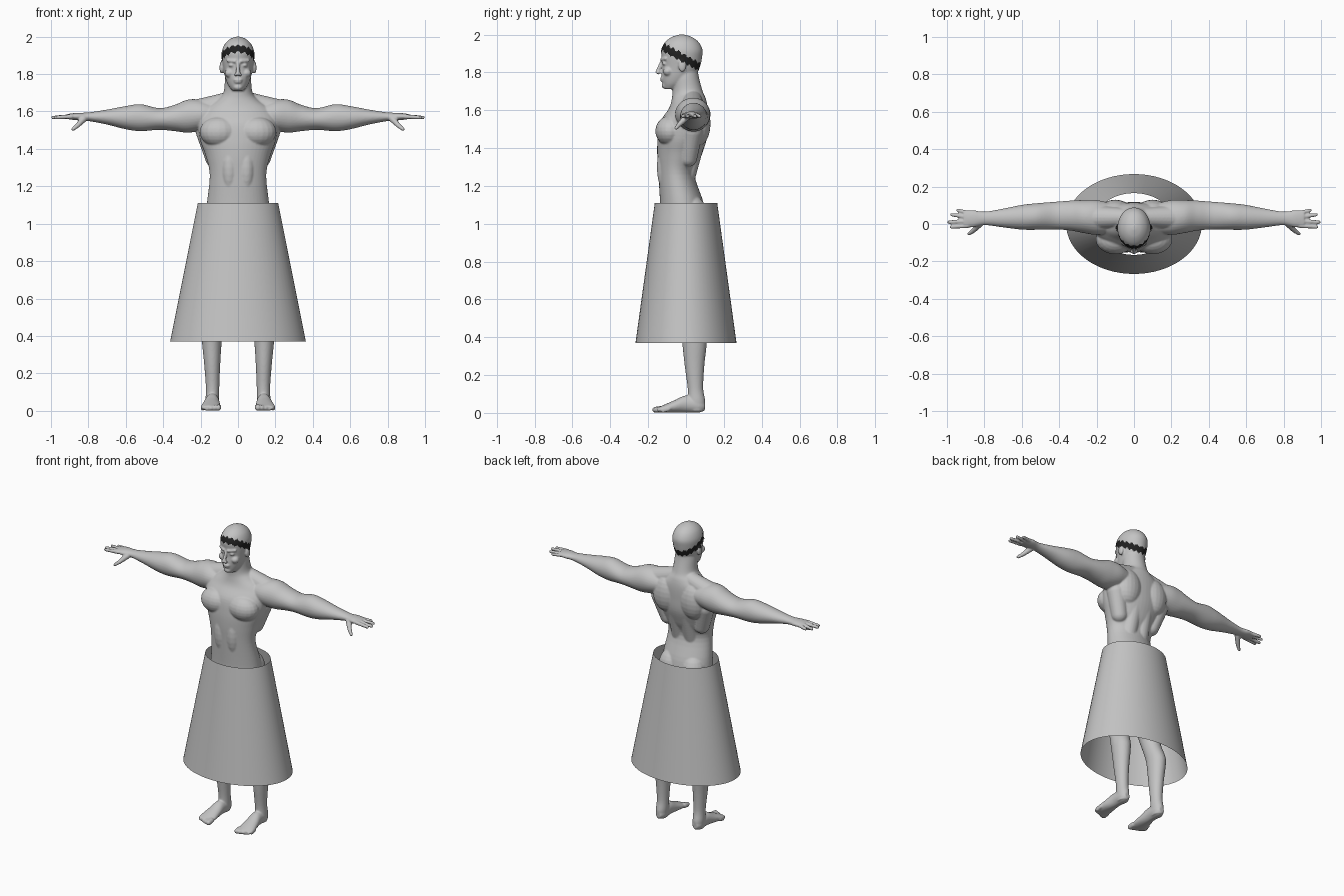
import bpy, bmesh, math
from mathutils import Vector, Matrix

cube = bpy.data.objects.get("Cube")
if cube:
    bpy.data.objects.remove(cube, do_unlink=True)


def material(name, value):
    m = bpy.data.materials.new(name)
    m.use_nodes = True
    col = (value, value, value, 1)
    m.diffuse_color = col
    bsdf = m.node_tree.nodes["Principled BSDF"]
    bsdf.inputs["Base Color"].default_value = col
    bsdf.inputs["Roughness"].default_value = 0.7
    return m


grey = material("plain_grey", 0.55)
black = material("band_black", 0.015)


def spline(rows, steps=5):
    """Smoothly interpolate the rows of a section table."""
    out, last = [], len(rows) - 1
    for i in range(last):
        a, b, c, d = (rows[min(max(i + k, 0), last)] for k in (-1, 0, 1, 2))
        for s in range(steps):
            t = s / steps
            out.append([q + t * (r - p) / 2
                        + t * t * (2 * p - 5 * q + 4 * r - e) / 2
                        + t ** 3 * (3 * q - p - 3 * r + e) / 2
                        for p, q, r, e in zip(a, b, c, d)])
    return out + [list(rows[-1])]


def loft(bm, axis, rows, seg=32):
    """Elliptical rings along an axis: (position, centre u, centre v, radius u, radius v)."""
    order = {"x": (0, 1, 2), "y": (1, 0, 2), "z": (2, 0, 1)}[axis]
    rings = []
    for pos, cu, cv, ru, rv in spline(rows):
        ring = []
        for k in range(seg):
            a = math.tau * k / seg
            p = Vector()
            for idx, val in zip(order, (pos, cu + ru * math.cos(a), cv + rv * math.sin(a))):
                p[idx] = val
            ring.append(bm.verts.new(p))
        rings.append(ring)
    for r0, r1 in zip(rings, rings[1:]):
        for k in range(seg):
            n = (k + 1) % seg
            bm.faces.new((r0[k], r0[n], r1[n], r1[k]))
    bm.faces.new(rings[0])
    bm.faces.new(rings[-1])


def ball(bm, centre, radii):
    m = Matrix.Translation(centre) @ Matrix.Diagonal((*radii, 1))
    bmesh.ops.create_uvsphere(bm, u_segments=20, v_segments=12, radius=1, matrix=m)


def limb(bm, p0, p1, r0, r1):
    """Tapered rod with round ends."""
    p0, p1 = Vector(p0), Vector(p1)
    d = p1 - p0
    m = Matrix.Translation((p0 + p1) / 2) @ d.to_track_quat("Z", "Y").to_matrix().to_4x4()
    bmesh.ops.create_cone(bm, cap_ends=True, segments=20, radius1=r0, radius2=r1,
                          depth=d.length, matrix=m)
    ball(bm, p0, (r0,) * 3)
    ball(bm, p1, (r1,) * 3)


bm = bmesh.new()

# Arm, from shoulder to palm
loft(bm, "x", [
    (.12, .03, 1.58, .08, .06), (.20, .035, 1.58, .093, .083),
    (.27, .04, 1.575, .088, .088), (.34, .045, 1.565, .08, .07),
    (.42, .045, 1.56, .074, .058), (.52, .04, 1.567, .071, .072),
    (.60, .036, 1.567, .066, .062), (.70, .032, 1.57, .05, .04),
    (.80, .03, 1.572, .036, .023), (.86, .028, 1.573, .046, .02),
    (.91, .026, 1.573, .044, .014)])
# Fingers and thumb
for x0, y0, x1, y1 in ((.89, -.010, .977, -.016), (.90, .014, .99, .010),
                       (.89, .036, .975, .050), (.87, .056, .942, .073)):
    limb(bm, (x0, y0, 1.573), (x1, y1, 1.568), .0125, .0095)
limb(bm, (.825, .0, 1.56), (.858, -.035, 1.525), .018, .013)
limb(bm, (.858, -.035, 1.525), (.882, -.052, 1.505), .013, .0095)

# Shoulder slope, chest, back and belly muscles
limb(bm, (.05, .035, 1.655), (.20, .035, 1.605), .05, .064)
ball(bm, (.10, -.082, 1.49), (.105, .08, .082))
ball(bm, (.10, .065, 1.53), (.09, .065, .12))
limb(bm, (.165, .03, 1.49), (.125, .01, 1.35), .06, .05)
limb(bm, (.04, .045, 1.45), (.045, -.005, 1.24), .06, .052)
ball(bm, (.045, -.1, 1.30), (.048, .054, .14))
ball(bm, (.08, .03, 1.04), (.085, .085, .11))

# Leg
loft(bm, "z", [
    (.98, .085, -.005, .08, .10), (.80, .10, .0, .09, .105),
    (.60, .118, .0, .065, .075), (.52, .128, .01, .058, .064),
    (.42, .139, .04, .056, .068), (.36, .14, .045, .052, .064),
    (.25, .138, .045, .043, .052), (.13, .136, .05, .036, .041),
    (.06, .137, .056, .036, .046), (.01, .137, .056, .03, .04)])
# Foot and toes
loft(bm, "y", [
    (.10, .137, .034, .018, .018), (.07, .137, .04, .034, .038),
    (.0, .138, .047, .037, .045), (-.06, .142, .034, .046, .033),
    (-.12, .146, .021, .053, .02), (-.15, .145, .015, .044, .013)])
for i in range(5):
    r = .0165 - .0015 * i
    x, y = .106 + .0205 * i, -.162 + .004 * i + .0015 * i * i
    limb(bm, (x, y + .03, .02), (x, y, r), r, r)

# Ear, brow, eye and cheek
ball(bm, (.088, -.02, 1.835), (.011, .021, .033))
limb(bm, (.016, -.128, 1.868), (.055, -.108, 1.872), .009, .008)
ball(bm, (.034, -.114, 1.847), (.017, .013, .009))
ball(bm, (.045, -.095, 1.805), (.026, .026, .024))
ball(bm, (.012, -.146, 1.797), (.009, .011, .008))

# Second side by reflection
dup = bmesh.ops.duplicate(bm, geom=bm.verts[:] + bm.edges[:] + bm.faces[:])
for v in dup["geom"]:
    if isinstance(v, bmesh.types.BMVert):
        v.co.x = -v.co.x

# Trunk and neck
loft(bm, "z", [
    (.84, 0, .0, .13, .09), (.92, 0, .0, .172, .118), (1.0, 0, -.012, .176, .122),
    (1.11, 0, -.022, .166, .115), (1.26, 0, -.05, .151, .096),
    (1.36, 0, -.035, .172, .117), (1.45, 0, -.02, .203, .13),
    (1.54, 0, -.01, .212, .125), (1.61, 0, .012, .185, .102),
    (1.66, 0, .015, .115, .09), (1.70, 0, .008, .078, .08),
    (1.78, 0, -.003, .069, .07), (1.84, 0, -.005, .06, .065)], 48)
# Head
loft(bm, "z", [
    (1.712, 0, -.082, .03, .034), (1.74, 0, -.06, .052, .064),
    (1.78, 0, -.04, .068, .089), (1.83, 0, -.026, .079, .10),
    (1.88, 0, -.022, .087, .107), (1.92, 0, -.022, .087, .109),
    (1.96, 0, -.022, .071, .089), (1.987, 0, -.022, .043, .053),
    (2.0, 0, -.022, .01, .012)], 48)
# Nose, lips and chin
limb(bm, (0, -.126, 1.862), (0, -.15, 1.802), .008, .0115)
ball(bm, (0, -.124, 1.769), (.026, .014, .006))
ball(bm, (0, -.122, 1.757), (.022, .014, .007))
ball(bm, (0, -.108, 1.73), (.026, .021, .018))

bmesh.ops.recalc_face_normals(bm, faces=bm.faces[:])
mesh = bpy.data.meshes.new("body")
bm.to_mesh(mesh)
bm.free()
body = bpy.data.objects.new("body", mesh)
bpy.context.collection.objects.link(body)

# Fuse the parts into one smooth skin
remesh = body.modifiers.new("fuse", "REMESH")
remesh.mode = "VOXEL"
remesh.voxel_size = 0.005
remesh.use_smooth_shade = True
soft = body.modifiers.new("soften", "SMOOTH")
soft.factor = 0.5
soft.iterations = 5
bpy.context.view_layer.objects.active = body
body.select_set(True)
for name in ("fuse", "soften"):
    bpy.ops.object.modifier_apply(modifier=name)

# Tilted zigzag band round the head
mesh = body.data
mesh.materials.clear()
mesh.materials.append(grey)
mesh.materials.append(black)
for p in mesh.polygons:
    p.use_smooth = True
    c = p.center
    index = 0
    if c.z > 1.79 and abs(c.x) < .12:
        turn = math.atan2(c.x, -c.y - .022) / math.tau
        zig = abs((turn * 18) % 1 - .5) * .03 - .0075
        index = int(abs(c.z - (1.867 - .55 * c.y) - zig) < .022)
    p.material_index = index

# Skirt: open flared tube
bm = bmesh.new()
seg = 64
rings = [[bm.verts.new((rx * math.cos(math.tau * k / seg), ry * math.sin(math.tau * k / seg), z))
          for k in range(seg)] for z, rx, ry in ((.37, .363, .267), (1.11, .215, .165))]
for k in range(seg):
    n = (k + 1) % seg
    bm.faces.new((rings[0][k], rings[0][n], rings[1][n], rings[1][k])).smooth = True
mesh = bpy.data.meshes.new("skirt")
bm.to_mesh(mesh)
bm.free()
mesh.materials.append(grey)
skirt = bpy.data.objects.new("skirt", mesh)
bpy.context.collection.objects.link(skirt)
